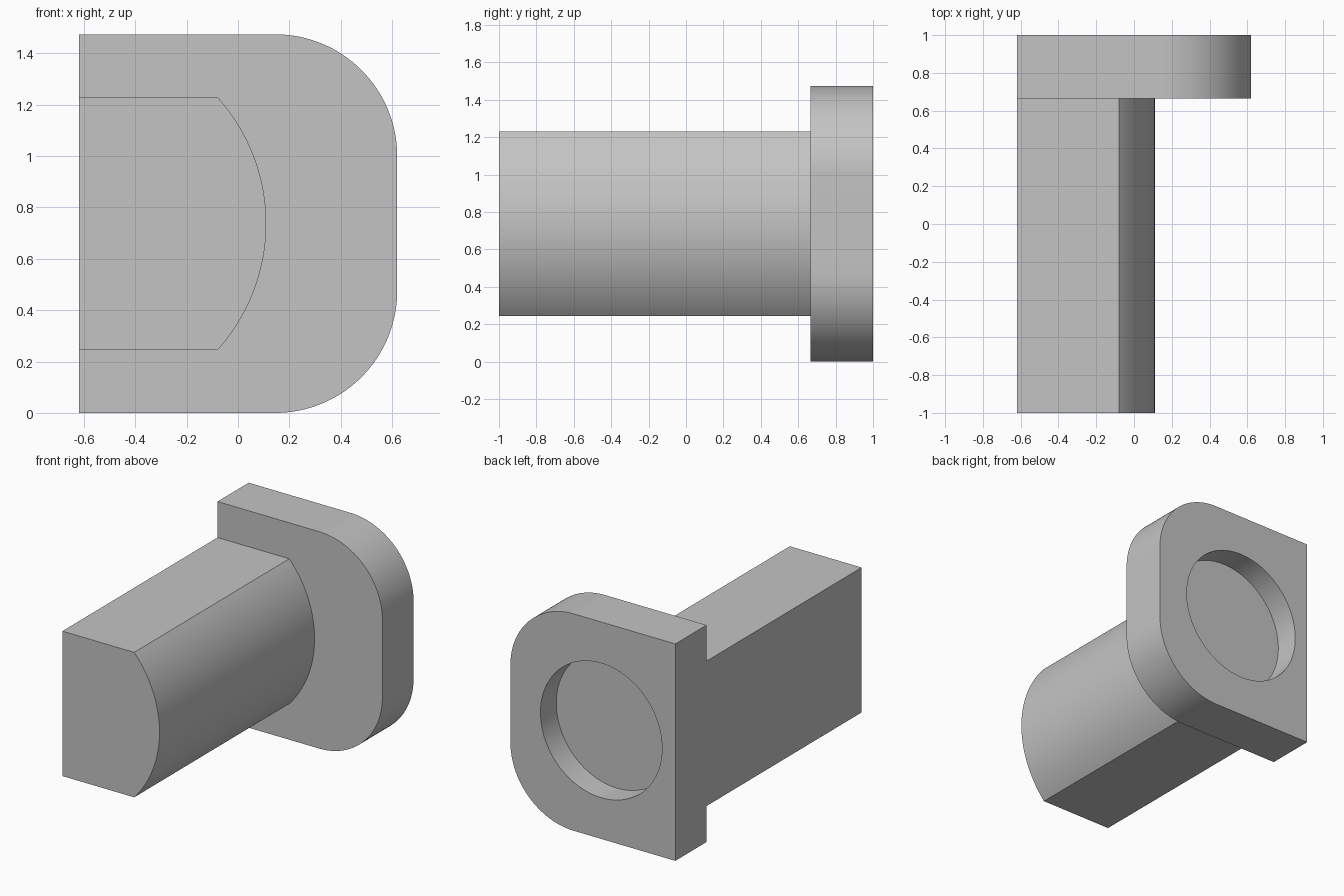
import bpy
import bmesh
from math import asin, cos, sin, pi, radians
from mathutils import Vector

cube = bpy.data.objects.get("Cube")
if cube:
    bpy.data.objects.remove(cube, do_unlink=True)

grey = bpy.data.materials.new("plain grey")
grey.use_nodes = True
colour = (0.55, 0.55, 0.55, 1)
grey.diffuse_color = colour
grey.node_tree.nodes["Principled BSDF"].inputs["Base Color"].default_value = colour

SIDE, MID = 0.62, 0.737          # half width, and height of the axis
FRONT, STEP, BACK = -1, 0.665, 1


def arc(cx, cz, r, start, end, steps):
    """Points on an arc in the x-z plane."""
    angles = [start + (end - start) * i / steps for i in range(steps + 1)]
    return [(cx + r * cos(a), cz + r * sin(a)) for a in angles]


def extrude(name, outline, y0, y1):
    """Solid prism from an x-z outline, running from y0 to y1."""
    bm = bmesh.new()
    face = bm.faces.new([bm.verts.new((x, y0, z)) for x, z in outline])
    moved = bmesh.ops.extrude_face_region(bm, geom=[face])["geom"]
    verts = [v for v in moved if isinstance(v, bmesh.types.BMVert)]
    bmesh.ops.translate(bm, verts=verts, vec=Vector((0, y1 - y0, 0)))
    bmesh.ops.recalc_face_normals(bm, faces=bm.faces)
    mesh = bpy.data.meshes.new(name)
    bm.to_mesh(mesh)
    bm.free()
    mesh.materials.append(grey)
    obj = bpy.data.objects.new(name, mesh)
    bpy.context.collection.objects.link(obj)
    return obj


def smooth(obj):
    bpy.ops.object.select_all(action='DESELECT')
    obj.select_set(True)
    bpy.context.view_layer.objects.active = obj
    bpy.ops.object.shade_smooth_by_angle(angle=radians(25))


# Shaft: flat top, bottom and side, with one bowed side
half, bow = 0.4925, 0.733
sweep = asin(half / bow)
shaft = extrude("shaft", [(-SIDE, MID + half), (-SIDE, MID - half)]
                + arc(-SIDE - 0.003, MID, bow, -sweep, sweep, 48), FRONT, STEP)
smooth(shaft)

# Flange: plate with two rounded corners
r = 0.475
flange = extrude("flange", [(-SIDE, 2 * MID), (-SIDE, 0)]
                 + arc(SIDE - r, r, r, -pi / 2, 0, 32)
                 + arc(SIDE - r, 2 * MID - r, r, 0, pi / 2, 32), STEP, BACK)

# Round blind recess in the back of the flange
cutter = extrude("recess_cutter", arc(-0.063, MID, 0.457, 0, 2 * pi, 96)[:-1],
                 BACK - 0.17, BACK + 0.1)
cutter.hide_render = True
cut = flange.modifiers.new("recess", 'BOOLEAN')
cut.operation = 'DIFFERENCE'
cut.solver = 'EXACT'
cut.object = cutter
bpy.context.view_layer.objects.active = flange
bpy.ops.object.modifier_apply(modifier=cut.name)
bpy.data.objects.remove(cutter, do_unlink=True)
smooth(flange)
